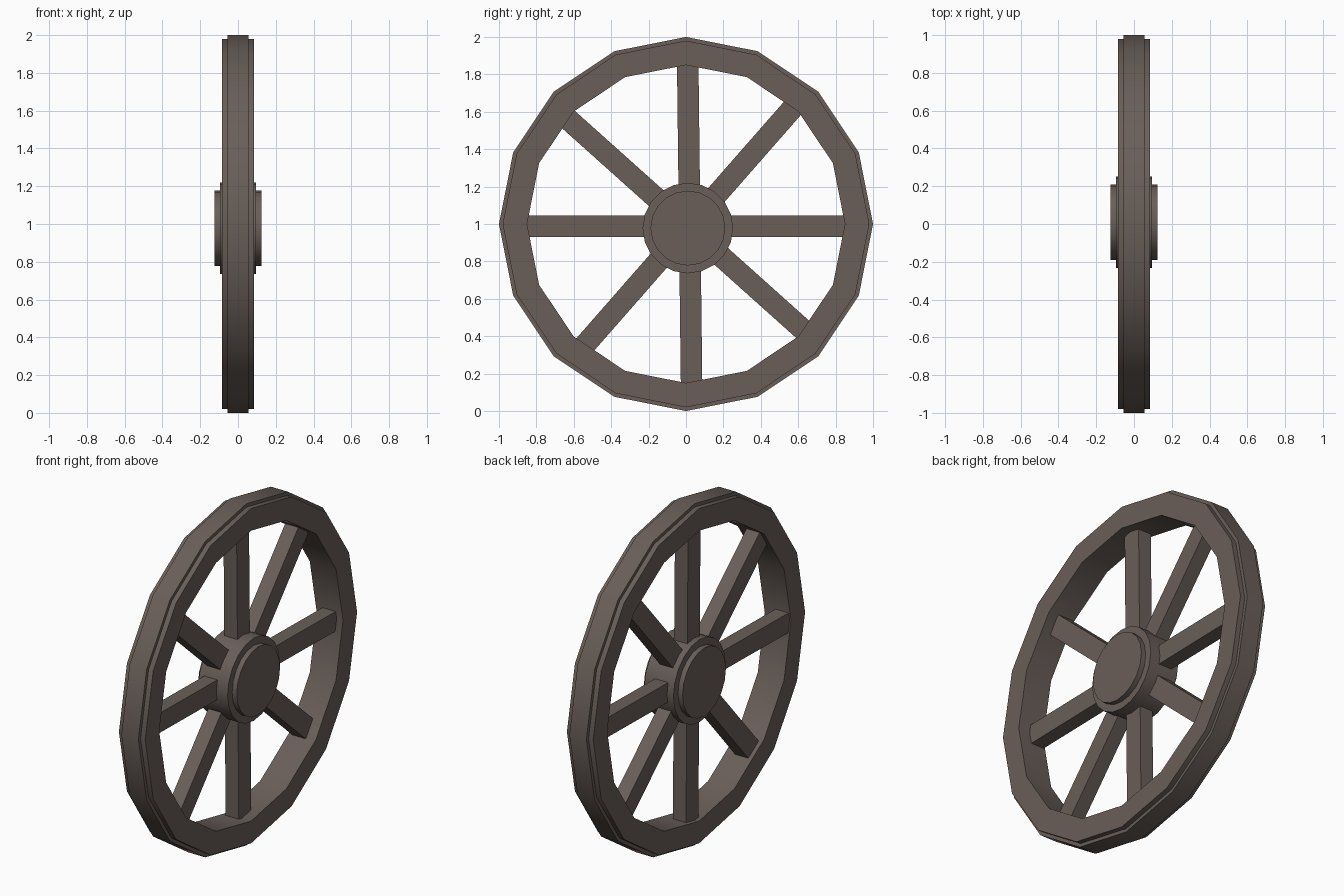
import bpy, bmesh, math
from mathutils import Matrix, Vector

if "Cube" in bpy.data.objects:
    bpy.data.objects.remove(bpy.data.objects["Cube"])

wood = bpy.data.materials.new("dark brown wood")
wood.diffuse_color = (0.142, 0.114, 0.100, 1)
wood.use_nodes = True
wood.node_tree.nodes["Principled BSDF"].inputs["Base Color"].default_value = wood.diffuse_color


def finish(name, bm, smooth=True):
    bmesh.ops.recalc_face_normals(bm, faces=bm.faces[:])
    me = bpy.data.meshes.new(name)
    bm.to_mesh(me)
    bm.free()
    me.materials.append(wood)
    ob = bpy.data.objects.new(name, me)
    bpy.context.collection.objects.link(ob)
    if smooth:
        bpy.ops.object.select_all(action='DESELECT')
        ob.select_set(True)
        bpy.context.view_layer.objects.active = ob
        bpy.ops.object.shade_smooth_by_angle(angle=math.radians(30))
    return ob


def lathe(name, profile, sides, cy, cz, closed):
    """Turn an (x, radius) profile around the x axis."""
    bm = bmesh.new()
    rings = []
    for i in range(sides):
        a = 2 * math.pi * i / sides
        rings.append([bm.verts.new((x, cy + r * math.cos(a), cz + r * math.sin(a)))
                      for x, r in profile])
    n = len(profile)
    for i in range(sides):
        p, q = rings[i], rings[(i + 1) % sides]
        for j in range(n if closed else n - 1):
            k = (j + 1) % n
            bm.faces.new((p[j], p[k], q[k], q[j]))
    if not closed:
        bm.faces.new([r[0] for r in rings])
        bm.faces.new([r[-1] for r in rings])
    return finish(name, bm)


# Sixteen-sided rim with a raised tyre band
half = [(0.085, 0.85), (0.085, 0.98), (0.055, 0.98), (0.055, 1.0)]
lathe("rim", half + [(-x, r) for x, r in reversed(half)], 16, 0, 1, True)

# Hub with a stepped cap on each side, slightly off centre
half = [(0.125, 0.20), (0.095, 0.20), (0.095, 0.242)]
lathe("hub", half + [(-x, r) for x, r in reversed(half)], 20, 0.01, 0.978, False)


def spoke_bar(name, start, end, width=0.115, depth=0.085):
    a, b = Vector(start), Vector(end)
    along = (b - a).normalized()
    side = along.cross(Vector((1, 0, 0))).normalized()
    out = side.cross(along)
    rot = Matrix((out, side, along)).transposed().to_4x4()
    bm = bmesh.new()
    bmesh.ops.create_cube(bm, size=1, matrix=Matrix.Translation((a + b) / 2) @ rot
                          @ Matrix.Diagonal((depth, width, (b - a).length, 1)))
    finish(name, bm, False)


# Four bars running through the hub make eight slightly uneven spokes
spoke_bar("vertical_spokes", (-0.018, 0.03, 0.12), (-0.018, 0.009, 1.88))
spoke_bar("horizontal_spokes", (-0.034, -0.88, 0.987), (0.002, 0.88, 0.987))
spoke_bar("rising_spokes", (-0.018, -0.556, 0.336), (-0.018, 0.588, 1.64))
spoke_bar("falling_spokes", (-0.018, -0.648, 1.576), (-0.018, 0.638, 0.424))
